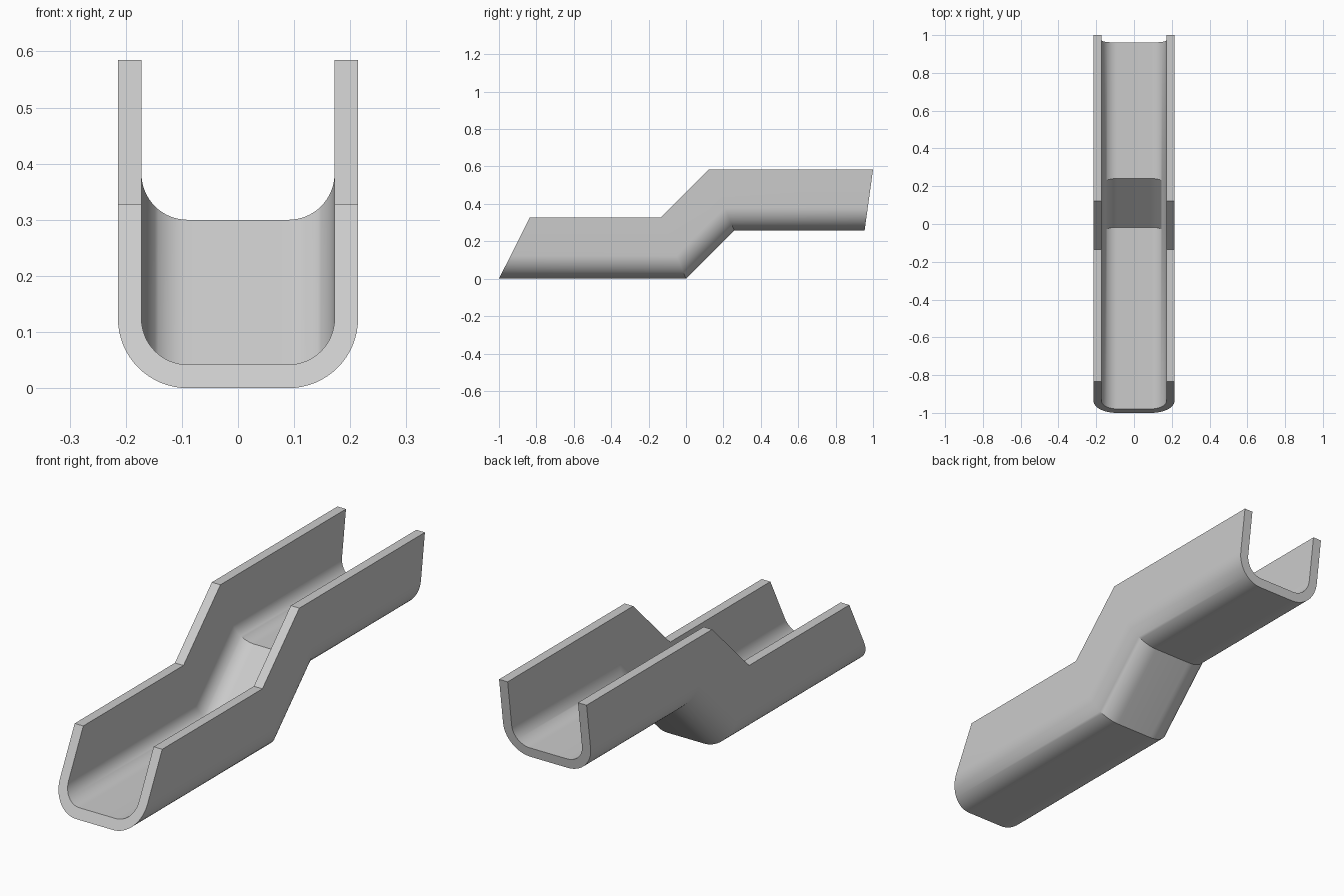
import bpy, bmesh, math

cube = bpy.data.objects.get("Cube")
if cube:
    bpy.data.objects.remove(cube, do_unlink=True)

HALF_WIDTH, HEIGHT, WALL, RADIUS = 0.214, 0.327, 0.042, 0.124
ARC_STEPS = 16
# Mitred stations along the channel: floor y, floor z, y shift at the rim
STATIONS = [(-1, 0, 0.165), (0, 0, -0.135), (0.258, 0.258, -0.135), (0.955, 0.258, 0.045)]


def u_profile(inset):
    """U-shaped line from the left rim to the right rim, as (x, height)."""
    cx, r = HALF_WIDTH - RADIUS, RADIUS - inset
    half = [(HALF_WIDTH - inset, HEIGHT)]
    for i in range(ARC_STEPS + 1):
        a = math.pi / 2 * i / ARC_STEPS
        half.append((cx + r * math.cos(a), RADIUS - r * math.sin(a)))
    return half + [(-x, h) for x, h in reversed(half)]


outer, inner = u_profile(0), u_profile(WALL)
loop = outer + inner[::-1]
count = len(loop)

# Sweep the closed section through the stations
bm = bmesh.new()
rings = [[bm.verts.new((x, y + shift * h / HEIGHT, z + h)) for x, h in loop]
         for y, z, shift in STATIONS]
for a, b in zip(rings, rings[1:]):
    for i in range(count):
        j = (i + 1) % count
        bm.faces.new((a[i], a[j], b[j], b[i]))

# Close both cut ends
for ring in (rings[0], rings[-1]):
    for i in range(len(outer) - 1):
        bm.faces.new((ring[i], ring[i + 1], ring[count - 2 - i], ring[count - 1 - i]))
bmesh.ops.recalc_face_normals(bm, faces=bm.faces)

mesh = bpy.data.meshes.new("stepped_channel")
bm.to_mesh(mesh)
bm.free()
channel = bpy.data.objects.new("stepped_channel", mesh)
bpy.context.collection.objects.link(channel)

# Plain grey material
grey = bpy.data.materials.new("light_grey")
grey.use_nodes = True
colour = (0.6, 0.6, 0.6, 1)
grey.diffuse_color = colour
grey.node_tree.nodes["Principled BSDF"].inputs["Base Color"].default_value = colour
mesh.materials.append(grey)

# Smooth rounded corners, crisp mitres and rims
bpy.ops.object.select_all(action="DESELECT")
channel.select_set(True)
bpy.context.view_layer.objects.active = channel
bpy.ops.object.shade_smooth_by_angle(angle=math.radians(30))
